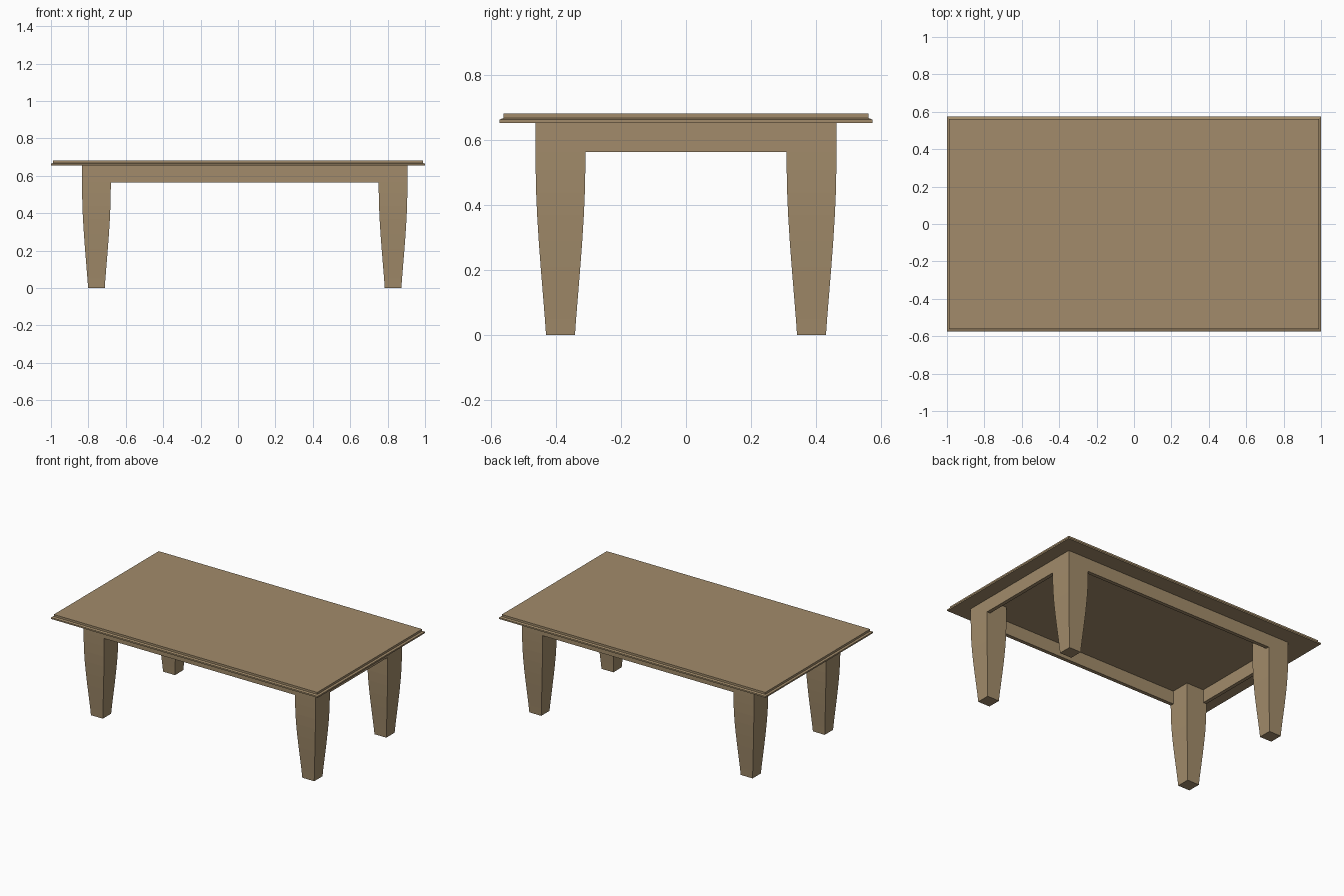
import bpy

if "Cube" in bpy.data.objects:
    bpy.data.objects.remove(bpy.data.objects["Cube"])

wood = bpy.data.materials.new("wood")
wood.diffuse_color = (0.36, 0.26, 0.145, 1)
wood.use_nodes = True
wood.node_tree.nodes["Principled BSDF"].inputs["Base Color"].default_value = wood.diffuse_color


def loft(name, rings, cx=0, cy=0):
    """Stack of rectangles (half width x, half width y, z) joined into a closed solid."""
    verts, faces = [], []
    for hx, hy, z in rings:
        verts += [(cx + sx * hx, cy + sy * hy, z)
                  for sx, sy in ((-1, -1), (1, -1), (1, 1), (-1, 1))]
    for r in range(len(rings) - 1):
        for i in range(4):
            a, b = 4 * r + i, 4 * r + (i + 1) % 4
            faces.append((a, b, b + 4, a + 4))
    n = 4 * (len(rings) - 1)
    faces += [(3, 2, 1, 0), (n, n + 1, n + 2, n + 3)]
    mesh = bpy.data.meshes.new(name)
    mesh.from_pydata(verts, [], faces)
    mesh.materials.append(wood)
    obj = bpy.data.objects.new(name, mesh)
    bpy.context.collection.objects.link(obj)
    return obj


# Table top with stepped edge
loft("table_top", [(1.0, 0.574, 0.654), (1.0, 0.574, 0.664),
                   (0.988, 0.562, 0.669), (0.988, 0.562, 0.683)])

# The base sits slightly to the right of the table top
BASE_X, LEG_X, LEG_Y, HALF = 0.036, 0.793, 0.3865, 0.077
APRON_LOW, UNDER, THICK = 0.565, 0.654, 0.025

# Legs with a curved taper toward the floor
leg_profile = [(0.0445, 0), (0.048, 0.05), (0.0545, 0.13), (0.061, 0.21), (0.067, 0.29),
               (0.072, 0.37), (0.075, 0.44), (0.0765, 0.51), (HALF, APRON_LOW), (HALF, UNDER)]
for sx, side in ((-1, "left"), (1, "right")):
    for sy, end in ((-1, "front"), (1, "back")):
        loft(f"{end}_{side}_leg", [(w, w, z) for w, z in leg_profile],
             BASE_X + sx * LEG_X, sy * LEG_Y)

# Apron boards between the legs, flush with their outer faces
t = THICK / 2
for s, end, side in ((-1, "front", "left"), (1, "back", "right")):
    loft(f"{end}_apron", [(LEG_X - HALF, t, APRON_LOW), (LEG_X - HALF, t, UNDER)],
         BASE_X, s * (LEG_Y + HALF - t))
    loft(f"{side}_apron", [(t, LEG_Y - HALF, APRON_LOW), (t, LEG_Y - HALF, UNDER)],
         BASE_X + s * (LEG_X + HALF - t), 0)
